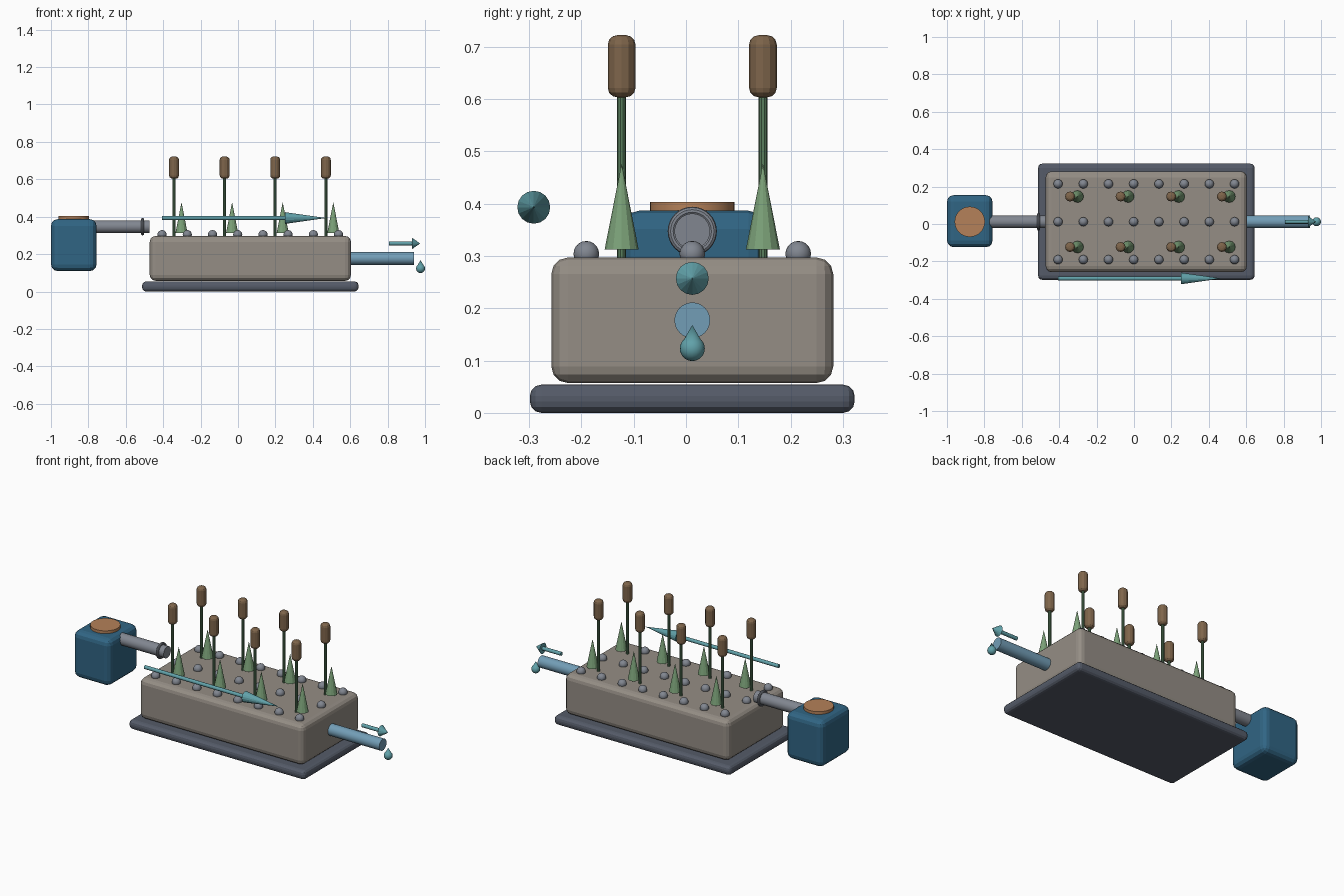
import bpy, math
from mathutils import Vector

if "Cube" in bpy.data.objects:
    bpy.data.objects.remove(bpy.data.objects["Cube"])

CX, CY = 0.066, 0.012  # centre of the planter bed


def material(name, rgb):
    m = bpy.data.materials.new(name)
    m.diffuse_color = (*rgb, 1)
    m.use_nodes = True
    m.node_tree.nodes["Principled BSDF"].inputs["Base Color"].default_value = m.diffuse_color
    return m


STONE = material("stone", (0.30, 0.27, 0.235))
SLATE = material("slate", (0.09, 0.105, 0.14))
BLUE = material("tank_blue", (0.03, 0.13, 0.23))
COPPER = material("copper", (0.46, 0.22, 0.10))
STEEL = material("steel", (0.22, 0.24, 0.28))
WATER = material("water", (0.17, 0.34, 0.47))
TEAL = material("teal", (0.12, 0.36, 0.40))
STEM = material("stem_green", (0.10, 0.21, 0.11))
LEAF = material("leaf_green", (0.20, 0.36, 0.19))
BROWN = material("reed_brown", (0.21, 0.13, 0.07))


def finish(name, mat, smooth=False):
    o = bpy.context.object
    o.name = name
    o.data.materials.append(mat)
    if smooth:
        bpy.ops.object.shade_smooth_by_angle(angle=math.radians(35))
    return o


def bevel(o, width, segments):
    b = o.modifiers.new("bevel", 'BEVEL')
    b.width, b.segments = width, segments
    b.limit_method = 'ANGLE'
    b.angle_limit = math.radians(50)


def box(name, centre, size, width, mat):
    bpy.ops.mesh.primitive_cube_add(size=1, location=centre)
    bpy.context.object.scale = size
    bpy.ops.object.transform_apply(location=False, rotation=False, scale=True)
    bevel(finish(name, mat), width, 3)


def taper(name, a, b, r1, r2, mat, sides=24, smooth=False):
    """Cylinder or cone running from point a to point b."""
    a, b = Vector(a), Vector(b)
    d = b - a
    bpy.ops.mesh.primitive_cone_add(
        vertices=sides, radius1=r1, radius2=r2, depth=d.length,
        location=(a + b) / 2, rotation=d.to_track_quat('Z', 'Y').to_euler())
    return finish(name, mat, smooth)


def ball(name, centre, r, mat):
    bpy.ops.mesh.primitive_uv_sphere_add(segments=16, ring_count=10, radius=r, location=centre)
    return finish(name, mat, True)


def arrow(name, x0, x1, x2, y, z):
    taper(name + "_shaft", (x0, y, z), (x1, y, z), 0.0107, 0.0107, TEAL, 12, True)
    taper(name + "_head", (x1, y, z), (x2, y, z), 0.0315, 0, TEAL, 16)


# Base tray and gravel bed
box("base_tray", (CX, CY, 0.027), (1.157, 0.621, 0.054), 0.022, SLATE)
box("gravel_bed", (CX, CY, 0.177), (1.076, 0.539, 0.24), 0.032, STONE)

# Feed tank with lid
box("feed_tank", (-0.878, CY + 0.003, 0.248), (0.243, 0.278, 0.277), 0.035, BLUE)
taper("tank_lid", (-0.878, CY, 0.37), (-0.878, CY, 0.403), 0.081, 0.081, COPPER, 32, True)

# Inlet pipe with collar
taper("inlet_pipe", (-0.79, CY, 0.347), (-0.472, CY, 0.347), 0.034, 0.034, STEEL, 32, True)
bpy.ops.mesh.primitive_torus_add(
    major_radius=0.039, minor_radius=0.008, major_segments=32, minor_segments=10,
    location=(-0.51, CY, 0.347), rotation=(0, math.pi / 2, 0))
finish("pipe_collar", STEEL, True)

# Outlet pipe with falling drop
taper("outlet_pipe", (0.55, CY, 0.177), (0.941, CY, 0.177), 0.034, 0.034, WATER, 32, True)
ball("drop", (0.976, CY, 0.123), 0.024, TEAL)
taper("drop_tip", (0.976, CY, 0.131), (0.976, CY, 0.168), 0.0215, 0, TEAL, 16, True)

# Flow arrows
arrow("flow_arrow", -0.406, 0.25, 0.47, -0.291, 0.393)
arrow("outflow_arrow", 0.807, 0.929, 0.974, CY, 0.257)

# Pebbles on the bed
for i in range(8):
    for j in (-1, 0, 1):
        ball("pebble", (-0.406 + 0.1348 * i, CY + 0.2025 * j, 0.304), 0.0245, STEEL)

# Reeds with leaves
for i in range(4):
    for s in (-1, 1):
        x, y = -0.342 + 0.2705 * i, CY + 0.135 * s
        taper("reed_stem", (x, y, 0.29), (x, y, 0.63), 0.0085, 0.0085, STEM, 10, True)
        head = taper("reed_head", (x, y, 0.603), (x, y, 0.722), 0.0265, 0.0265, BROWN, 12)
        bevel(head, 0.018, 3)
        taper("reed_leaf", (x + 0.04, y, 0.3125), (x + 0.04, y, 0.477), 0.0325, 0, LEAF, 12)
